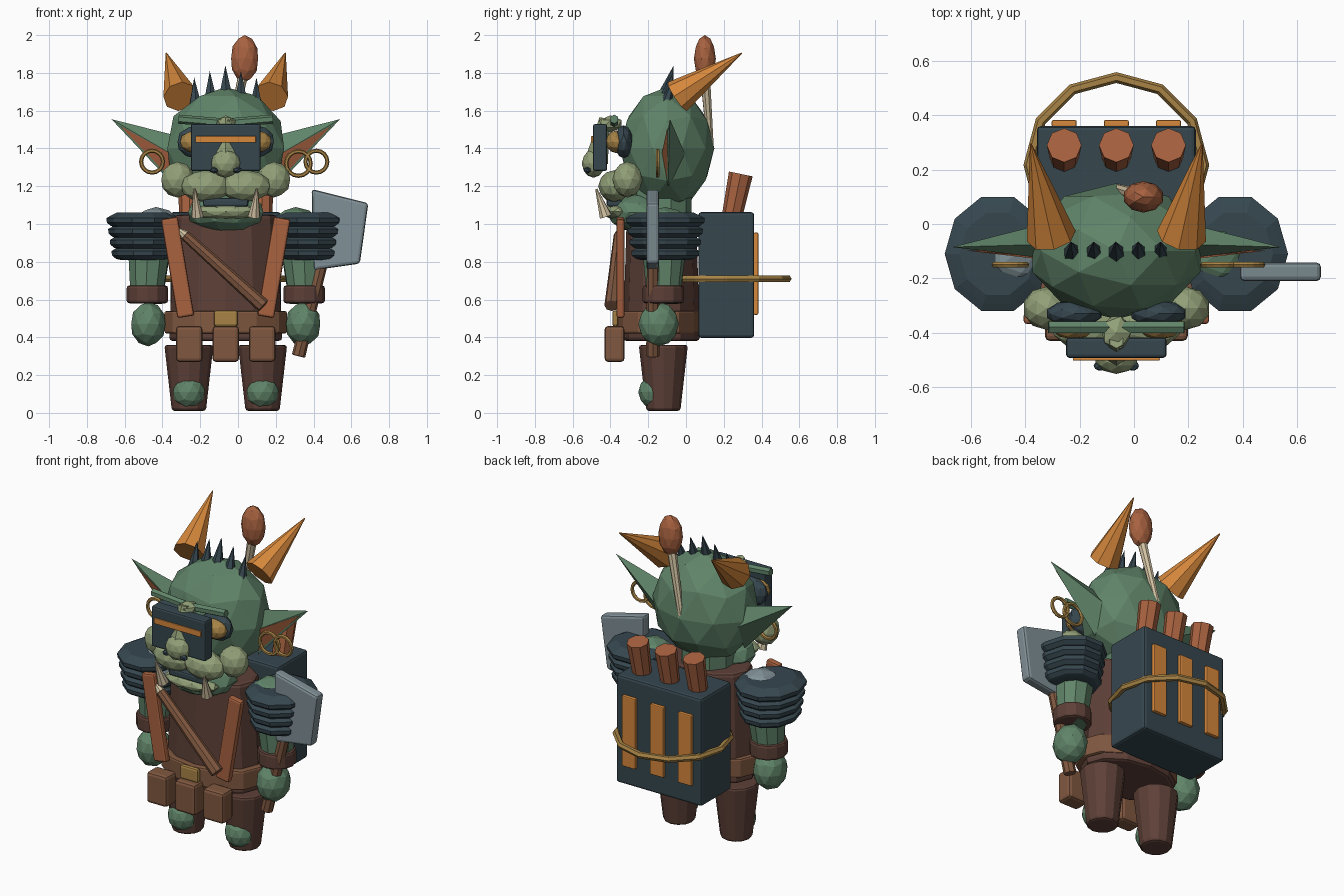
import bpy, bmesh, math
from mathutils import Vector, Matrix

if "Cube" in bpy.data.objects:
    bpy.data.objects.remove(bpy.data.objects["Cube"])

CX = -0.065  # body's mirror axis


def paint(name, r, g, b):
    m = bpy.data.materials.new(name)
    m.diffuse_color = [(c / 255 / 12.92 if c < 11 else ((c / 255 + 0.055) / 1.055) ** 2.4)
                       for c in (r, g, b)] + [1]
    m.use_nodes = True
    m.node_tree.nodes["Principled BSDF"].inputs["Base Color"].default_value = m.diffuse_color
    return m


GREEN = paint("green skin", 96, 132, 105)
OLIVE = paint("pale green skin", 146, 160, 120)
SLATE = paint("dark slate", 54, 71, 79)
HIDE = paint("dark leather", 93, 64, 55)
BELT = paint("brown leather", 128, 88, 64)
ORANGE = paint("orange", 214, 136, 60)
RUST = paint("rust", 168, 98, 64)
GOLD = paint("brass", 168, 132, 70)
BONE = paint("bone", 212, 196, 164)
STEEL = paint("steel", 128, 144, 150)


def finish(name, bm, mat, bevel=0):
    bmesh.ops.recalc_face_normals(bm, faces=bm.faces)
    me = bpy.data.meshes.new(name)
    bm.to_mesh(me)
    bm.free()
    me.materials.append(mat)
    ob = bpy.data.objects.new(name, me)
    bpy.context.collection.objects.link(ob)
    if bevel:
        mod = ob.modifiers.new("bevel", 'BEVEL')
        mod.width, mod.segments = bevel, 2
        mod.limit_method, mod.angle_limit = 'ANGLE', math.radians(50)
    return ob


def ball(name, mat, c, r, sub=2):
    bm = bmesh.new()
    M = Matrix.Translation(c) @ Matrix.Diagonal((*r, 1))
    bmesh.ops.create_icosphere(bm, subdivisions=sub, radius=1, matrix=M)
    return finish(name, bm, mat)


def rod(name, mat, p, q, r1, r2, n=8, bevel=0, flat=1):
    """Tapered rod from p to q; flat squashes it along y."""
    p, q = Vector(p), Vector(q)
    d = q - p
    bm = bmesh.new()
    M = (Matrix.Translation((p + q) / 2) @ Matrix.Diagonal((1, flat, 1, 1))
         @ d.to_track_quat('Z', 'Y').to_matrix().to_4x4())
    bmesh.ops.create_cone(bm, cap_ends=True, segments=n, radius1=r1, radius2=r2,
                          depth=d.length, matrix=M)
    if r2 == 0:
        bmesh.ops.remove_doubles(bm, verts=bm.verts, dist=1e-5)
    return finish(name, bm, mat, bevel)


def box(name, mat, c, size, roll=0, bevel=0.012):
    bm = bmesh.new()
    M = (Matrix.Translation(c) @ Matrix.Rotation(math.radians(roll), 4, 'Y')
         @ Matrix.Diagonal((*size, 1)))
    bmesh.ops.create_cube(bm, size=1, matrix=M)
    return finish(name, bm, mat, bevel)


def ring(name, mat, c, R, r, n, upright=False):
    bm = bmesh.new()
    m = 6
    rows = []
    for i in range(n):
        a = 2 * math.pi * i / n
        row = []
        for j in range(m):
            b = 2 * math.pi * j / m
            u, v, w = ((R + r * math.cos(b)) * math.sin(a),
                       (R + r * math.cos(b)) * math.cos(a), r * math.sin(b))
            row.append(bm.verts.new(Vector(c) + Vector((u, w, v) if upright else (u, v, w))))
        rows.append(row)
    for i in range(n):
        for j in range(m):
            k, l = (i + 1) % n, (j + 1) % m
            bm.faces.new((rows[i][j], rows[k][j], rows[k][l], rows[i][l]))
    return finish(name, bm, mat)


def lathe(name, mat, c, profile, n, sy):
    """Stacked rings (radius, z), every other ring turned by half a side."""
    bm = bmesh.new()
    rows = [[bm.verts.new((c[0] + r * math.cos(2 * math.pi * i / n),
                           c[1] + sy * r * math.sin(2 * math.pi * i / n), z))
             for i in range(n)] for r, z in profile]
    for a, b in zip(rows, rows[1:]):
        for i in range(n):
            bm.faces.new((a[i], a[(i + 1) % n], b[(i + 1) % n], b[i]))
    bm.faces.new(rows[0])
    bm.faces.new(rows[-1])
    return finish(name, bm, mat)


def fan(name, mat, pts, tip):
    """Pyramid from a base loop to a tip."""
    bm = bmesh.new()
    base = [bm.verts.new(p) for p in pts]
    t = bm.verts.new(tip)
    bm.faces.new(base)
    for i in range(len(base)):
        bm.faces.new((base[i], base[(i + 1) % len(base)], t))
    return finish(name, bm, mat)


# Torso, neck and belt
rod("torso", HIDE, (CX, -0.13, 0.38), (CX, -0.13, 1.05), 0.30, 0.27, 12, 0.02, 0.68)
rod("neck", GREEN, (CX, -0.13, 1.0), (CX, -0.13, 1.2), 0.16, 0.16, 10)
rod("belt", BELT, (CX, -0.145, 0.42), (CX, -0.145, 0.54), 0.325, 0.325, 12, 0.012, 0.67)
box("buckle", GOLD, (CX, -0.375, 0.5), (0.125, 0.03, 0.085))
for i in (-1, 0, 1):
    box(f"pouch_{i + 2}", BELT, (CX + 0.193 * i, -0.378, 0.365), (0.14, 0.105, 0.19), 0, 0.018)
rod("slung_baton", BELT, (0.135, -0.395, 0.565), (-0.28, -0.355, 0.94), 0.038, 0.028, 8, 0.006)
rod("baton_tip", BONE, (-0.28, -0.355, 0.94), (-0.325, -0.35, 0.98), 0.028, 0.005, 8)

# Head, jaw and muzzle
ball("head", GREEN, (CX, -0.10, 1.40), (0.325, 0.25, 0.325))
ball("jaw", GREEN, (CX, -0.25, 1.06), (0.21, 0.17, 0.105))
ball("lower_lip", OLIVE, (CX, -0.36, 1.065), (0.18, 0.08, 0.045))
box("mouth", SLATE, (CX, -0.38, 1.115), (0.24, 0.08, 0.045))
ball("nose_tip", OLIVE, (CX, -0.49, 1.32), (0.08, 0.062, 0.075))
rod("nose_bridge", OLIVE, (CX, -0.475, 1.33), (CX, -0.43, 1.56), 0.062, 0.028, 6)
ball("nose_root", OLIVE, (CX, -0.40, 1.53), (0.06, 0.07, 0.045), 1)

# Visor with a glowing slit
box("visor", SLATE, (CX, -0.455, 1.405), (0.37, 0.075, 0.25))
box("visor_slit", ORANGE, (CX, -0.497, 1.448), (0.32, 0.012, 0.035), 0, 0.004)

# Five crest spikes
for i in range(-2, 3):
    x = CX + 0.08 * i
    top = 1.84 - 0.03 * abs(i) - 0.005 * (abs(i) == 2)
    rod(f"crest_spike_{i + 3}", SLATE, (x, -0.12, top - 0.19), (x * 1.03, -0.065, top), 0.046, 0, 6)

# Mirrored parts
for s, side in ((-1, "left"), (1, "right")):
    def at(x, y, z):
        return (CX + s * x, y, z)

    # Face
    ball(f"eye_socket_{side}", SLATE, at(0.155, -0.33, 1.435), (0.105, 0.05, 0.088))
    ball(f"eye_{side}", GOLD, at(0.16, -0.37, 1.435), (0.085, 0.055, 0.06))
    rod(f"brow_{side}", GREEN, at(0.01, -0.38, 1.535), at(0.25, -0.38, 1.555), 0.024, 0.024, 6)
    ball(f"cheek_{side}", OLIVE, at(0.255, -0.31, 1.235), (0.09, 0.08, 0.095))
    ball(f"upper_lip_{side}", OLIVE, at(0.105, -0.38, 1.20), (0.135, 0.085, 0.085))
    ball(f"nostril_{side}", SLATE, at(0.06, -0.522, 1.285), (0.026, 0.02, 0.018), 1)
    rod(f"tusk_{side}", BONE, at(0.15, -0.425, 1.04), at(0.165, -0.475, 1.185), 0.034, 0.006, 8)
    # Ears with a coloured inner plate
    tip = at(0.605, -0.085, 1.555)
    top, low = at(0.27, -0.075, 1.47), at(0.27, -0.095, 1.2)
    front = at(0.27, -0.125, 1.36)
    fan(f"ear_{side}", GREEN, [top, front, low, at(0.27, -0.0, 1.36)], tip)
    fan(f"inner_ear_{side}", RUST, [at(0.27, -0.131, 1.36), at(0.27, -0.10, 1.22),
                                    at(0.27, -0.122, 1.36)], at(0.56, -0.097, 1.52))
    # Horns
    rod(f"horn_{side}", ORANGE, at(0.24, -0.045, 1.675), at(0.315, 0.295, 1.905), 0.092, 0.003, 8)
    # Chest straps
    box(f"chest_strap_{side}", RUST, at(0.255, -0.347, 0.77), (0.09, 0.042, 0.53), 9.5 * s)
    # Arms
    rod(f"arm_{side}", GREEN, at(0.42, -0.12, 0.58), at(0.40, -0.115, 0.95), 0.085, 0.125, 10)
    rod(f"bracer_{side}", HIDE, at(0.415, -0.12, 0.58), at(0.415, -0.12, 0.675), 0.11, 0.11, 12, 0.015)
    ball(f"fist_{side}", GREEN, at(0.41, -0.145, 0.47), (0.095, 0.108, 0.118))
    # Layered shoulder guard over a round shoulder
    ball(f"shoulder_{side}", STEEL if s < 0 else GREEN, at(0.37, -0.11, 0.97), (0.135, 0.14, 0.12))
    prof = [(0.12, 0.81)]
    for k in range(4):
        z, r = 0.815 + 0.058 * k, 0.165 + 0.009 * k
        prof += [(r - 0.022, z), (r, z + 0.018), (r + 0.003, z + 0.042), (r - 0.022, z + 0.056)]
    prof += [(0.14, 1.06)]
    lathe(f"shoulder_guard_{side}", SLATE, at(0.437, -0.11, 0), prof, 10, 1.13)
    # Legs and feet
    rod(f"leg_{side}", HIDE, at(0.195, -0.12, 0.01), at(0.195, -0.12, 0.36), 0.09, 0.13, 12, 0.015)
    ball(f"foot_{side}", GREEN, at(0.195, -0.168, 0.11), (0.088, 0.085, 0.09))

# Earrings
for i, (x, z, R) in enumerate(((-0.455, 1.33, 0.058), (0.32, 1.32, 0.065), (0.415, 1.33, 0.058))):
    ring(f"earring_{i + 1}", GOLD, (x, -0.15, z), R, 0.011, 16, True)

# Bone pin with a rust coloured knob behind the head
rod("bone_pin", BONE, (-0.06, 0.13, 1.40), (0.03, 0.1, 1.8), 0.018, 0.028, 8)
ball("pin_knob", RUST, (0.035, 0.1, 1.875), (0.075, 0.058, 0.125))

# Cleaver held in the right hand
rod("cleaver_handle", BELT, (0.32, -0.175, 0.30), (0.45, -0.175, 0.82), 0.036, 0.032, 8, 0.006)
bm = bmesh.new()
sides = [[bm.verts.new((x, y, z)) for x, z in ((0.39, 1.185), (0.69, 1.11), (0.645, 0.79), (0.40, 0.755))]
         for y in (-0.21, -0.142)]
bm.faces.new(sides[0])
bm.faces.new(sides[1])
for i in range(4):
    j = (i + 1) % 4
    bm.faces.new((sides[0][i], sides[0][j], sides[1][j], sides[1][i]))
finish("cleaver_blade", bm, STEEL, 0.016)

# Backpack with slats, rolls and a rope hoop
box("backpack", SLATE, (CX, 0.213, 0.73), (0.585, 0.295, 0.665), 0, 0.015)
for i in (-1, 0, 1):
    x = CX + 0.192 * i
    box(f"pack_slat_{i + 2}", ORANGE, (x, 0.37, 0.737), (0.092, 0.025, 0.435), 0, 0.006)
    rod(f"pack_roll_{i + 2}", RUST, (x, 0.235, 1.0), (x, 0.29, 1.265), 0.052, 0.064, 8)
ring("pack_rope", GOLD, (CX, 0.217, 0.71), 0.322, 0.02, 12)
